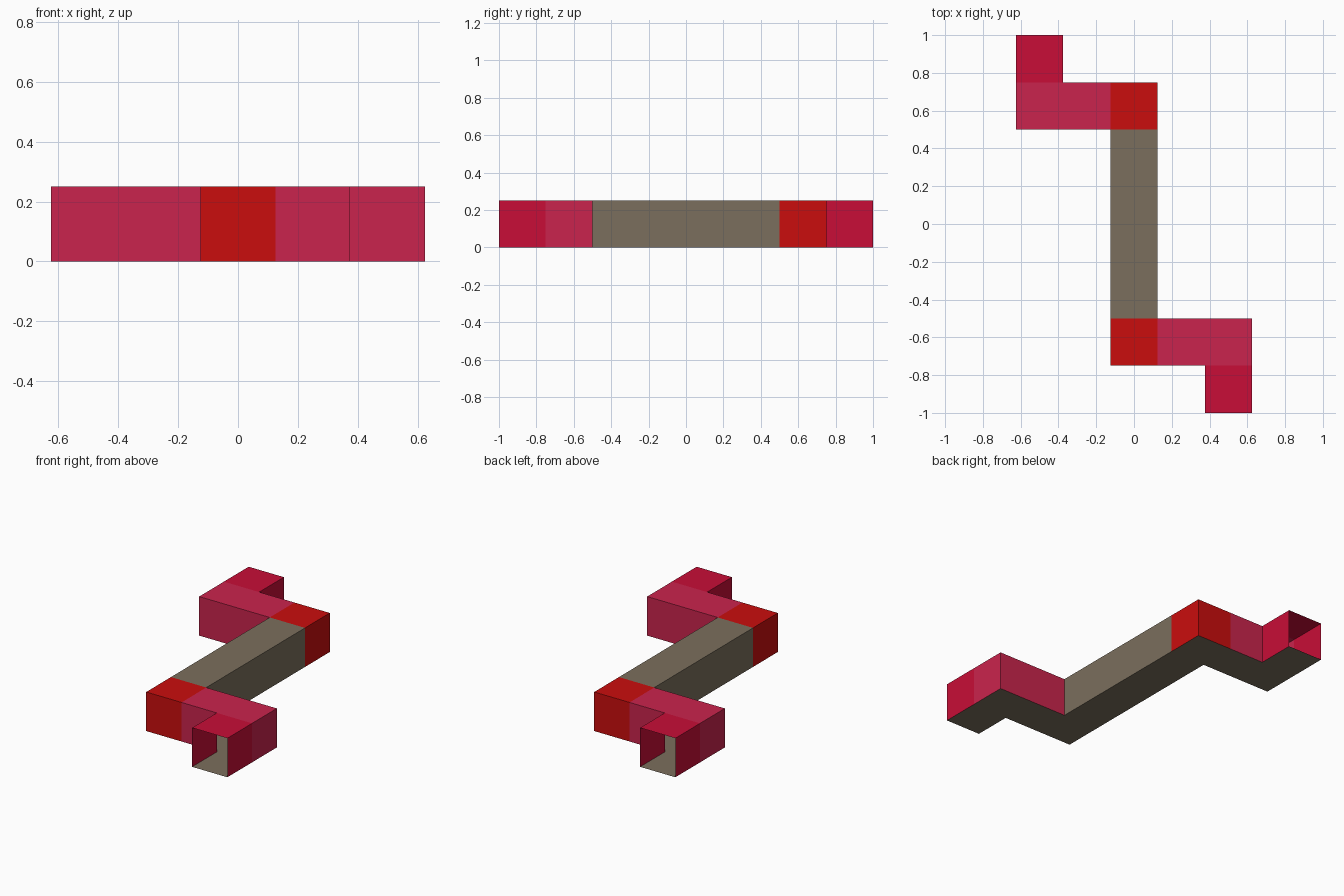
import bpy
import bmesh

if "Cube" in bpy.data.objects:
    bpy.data.objects.remove(bpy.data.objects["Cube"])

H = 0.25  # duct height and width


def material(name, rgb):
    m = bpy.data.materials.new(name)
    lin = [((c / 255 + 0.055) / 1.055) ** 2.4 if c > 10 else c / 255 / 12.92 for c in rgb]
    m.diffuse_color = (*lin, 1)
    m.use_nodes = True
    m.node_tree.nodes["Principled BSDF"].inputs["Base Color"].default_value = m.diffuse_color
    return m


stone = material("stone brown", (123, 111, 93))
red = material("red", (202, 13, 13))
rose = material("rose", (202, 36, 77))
crimson = material("crimson", (200, 13, 55))


def duct(name, x0, x1, y0, y1, walls, mat, turned=False):
    """Thin-walled duct piece: brown floor, coloured ceiling and the listed walls."""
    if turned:  # half turn about z
        x0, x1, y0, y1 = -x1, -x0, -y1, -y0
        walls = [w.translate(str.maketrans("NSEW", "SNWE")) for w in walls]
    bm = bmesh.new()
    corners = [(x0, y0), (x1, y0), (x1, y1), (x0, y1)]
    lo = [bm.verts.new((x, y, 0)) for x, y in corners]
    hi = [bm.verts.new((x, y, H)) for x, y in corners]
    bm.faces.new(lo[::-1]).material_index = 1
    bm.faces.new(hi)
    for i, side in enumerate("SENW"):
        if side in walls:
            j = (i + 1) % 4
            bm.faces.new((lo[i], lo[j], hi[j], hi[i]))
    me = bpy.data.meshes.new(name)
    bm.to_mesh(me)
    bm.free()
    me.materials.append(mat)
    me.materials.append(stone)
    bpy.context.collection.objects.link(bpy.data.objects.new(name, me))


# Straight middle passage
duct("middle_passage", -0.125, 0.125, -0.5, 0.5, ["E", "W"], stone)

# Front branch and its half-turned copy at the back; the tips are open
for end, turned in (("front", False), ("back", True)):
    duct(end + "_corner", -0.125, 0.125, -0.75, -0.5, ["S", "W"], red, turned)
    duct(end + "_arm", 0.125, 0.375, -0.75, -0.5, ["S", "N"], rose, turned)
    duct(end + "_elbow", 0.375, 0.625, -0.75, -0.5, ["N", "E"], rose, turned)
    duct(end + "_open_tip", 0.375, 0.625, -1.0, -0.75, ["E", "W"], crimson, turned)
